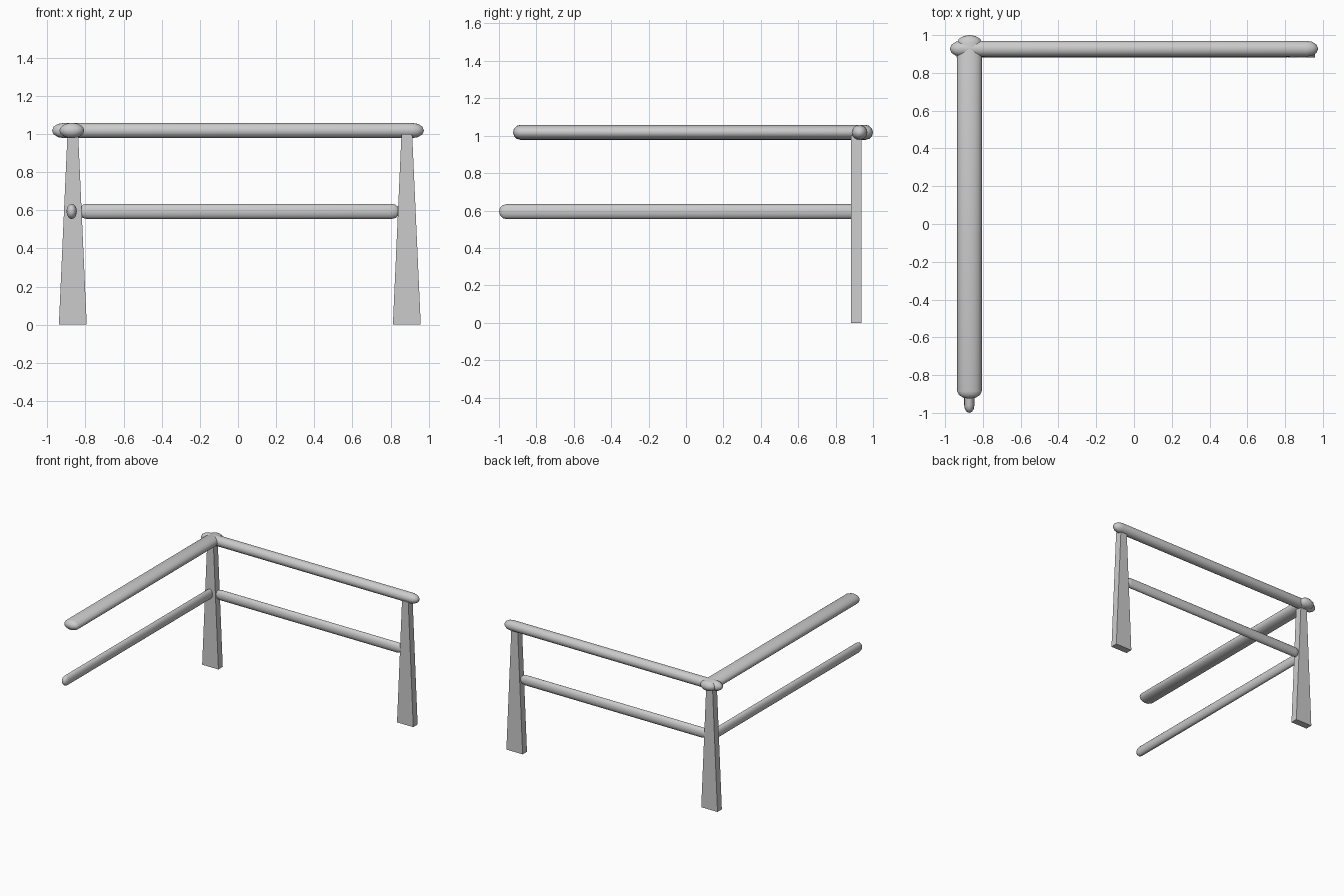
import bpy, bmesh, math
from mathutils import Vector

if "Cube" in bpy.data.objects:
    bpy.data.objects.remove(bpy.data.objects["Cube"])


def finish(name, bm, smooth=False):
    bmesh.ops.recalc_face_normals(bm, faces=bm.faces)
    mesh = bpy.data.meshes.new(name)
    bm.to_mesh(mesh)
    bm.free()
    obj = bpy.data.objects.new(name, mesh)
    bpy.context.collection.objects.link(obj)
    if smooth:
        bpy.ops.object.select_all(action='DESELECT')
        obj.select_set(True)
        bpy.context.view_layer.objects.active = obj
        bpy.ops.object.shade_smooth_by_angle(angle=math.radians(40))
    return obj


def rail(name, axis, start, end, side, z, half_width, half_height, cap, sides=16, steps=3):
    """Elliptical bar with rounded ends, lying along x or y."""
    def point(along, across, up):
        if axis == 'x':
            return Vector((along, side + across, z + up))
        return Vector((side + across, along, z + up))

    # (position, radius factor) of each ring, from one cap to the other
    angles = [math.pi / 2 * i / steps for i in range(1, steps + 1)]
    rings = [(start + cap * (1 - math.sin(a)), math.cos(a)) for a in (math.pi / 2 - b for b in angles)]
    rings = [(start + cap * (1 - math.cos(a)), math.sin(a)) for a in angles]
    rings += [(end - cap * (1 - math.cos(a)), math.sin(a)) for a in reversed(angles)]

    bm = bmesh.new()
    loops = []
    for pos, r in rings:
        loops.append([bm.verts.new(point(pos,
                                         half_width * r * math.cos(math.tau * i / sides),
                                         half_height * r * math.sin(math.tau * i / sides)))
                      for i in range(sides)])
    for a, b in zip(loops, loops[1:]):
        for i in range(sides):
            j = (i + 1) % sides
            bm.faces.new((a[i], a[j], b[j], b[i]))
    for tip, loop in ((start, loops[0]), (end, loops[-1])):
        pole = bm.verts.new(point(tip, 0, 0))
        for i in range(sides):
            bm.faces.new((pole, loop[i], loop[(i + 1) % sides]))
    return finish(name, bm, smooth=True)


def post(name, x):
    """Flat board tapering in width towards the top."""
    bm = bmesh.new()
    bmesh.ops.create_cube(bm, size=1)
    for v in bm.verts:
        top = v.co.z > 0
        half = 0.028 if top else 0.073
        v.co = Vector((x + math.copysign(half, v.co.x),
                       0.909 + v.co.y * 0.056,
                       1.0 if top else 0.0))
    return finish(name, bm)


# Posts
post("corner_post", -0.866)
post("end_post", 0.885)

# Back rails
rail("back_top_rail", 'x', -0.975, 0.975, 0.928, 1.018, 0.042, 0.04, 0.062)
rail("back_lower_rail", 'x', -0.836, 0.849, 0.909, 0.594, 0.027, 0.04, 0.045)

# Side rails
rail("side_top_rail", 'y', -0.925, 1.0, -0.871, 1.018, 0.065, 0.04, 0.04)
rail("side_lower_rail", 'y', -1.0, 0.925, -0.872, 0.594, 0.027, 0.04, 0.04)
